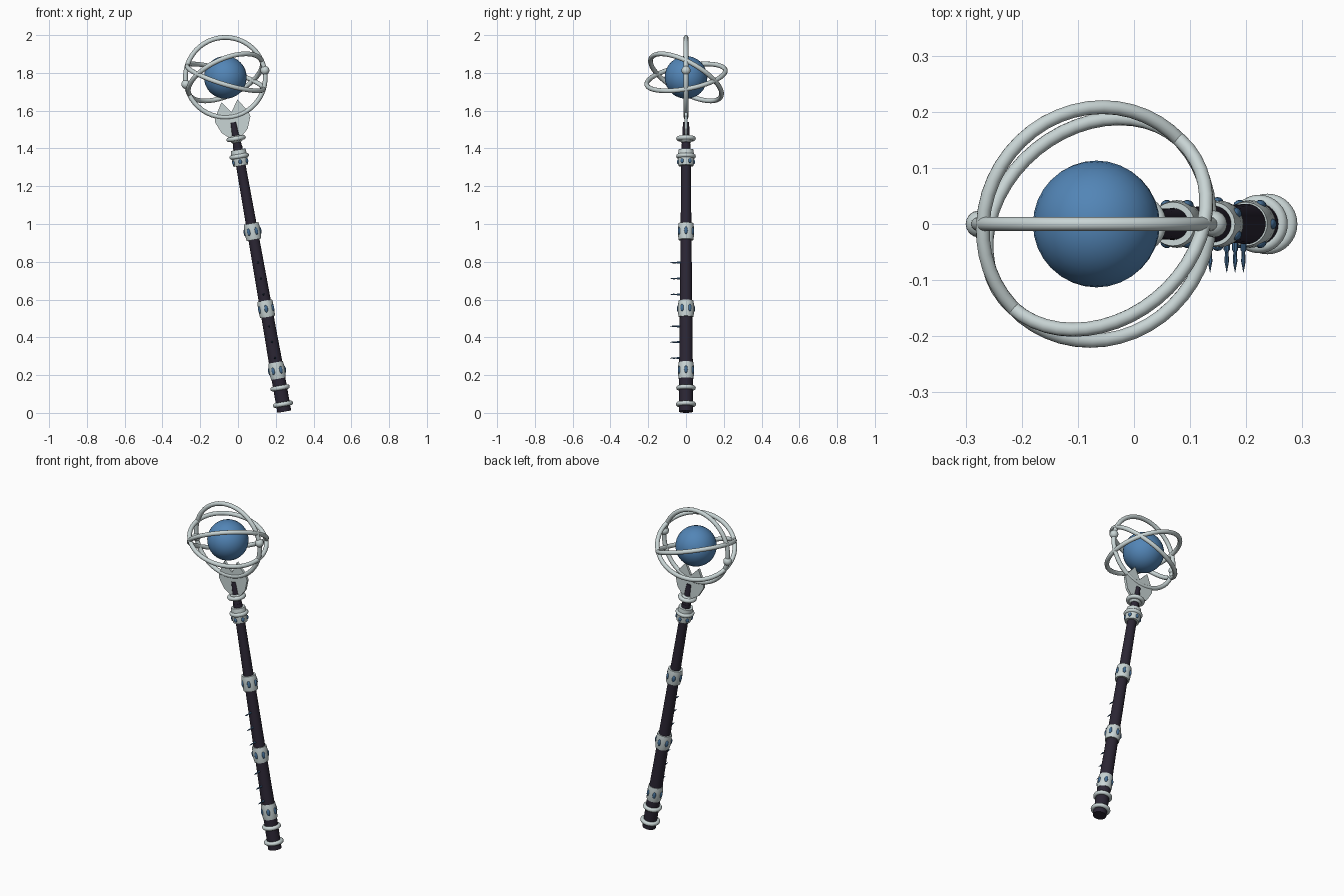
import bpy, bmesh, math
from mathutils import Matrix, Vector

if "Cube" in bpy.data.objects:
    bpy.data.objects.remove(bpy.data.objects["Cube"])

TILT = Matrix.Translation((0.245, 0, 0.0065)) @ Matrix.Rotation(math.radians(-10), 4, 'Y')
CENTRE = 1.797          # orb position along the shaft
RING_R, TUBE = 0.2115, 0.0125


def material(name, rgb):
    m = bpy.data.materials.new(name)
    m.diffuse_color = (*rgb, 1)
    m.use_nodes = True
    m.node_tree.nodes["Principled BSDF"].inputs["Base Color"].default_value = m.diffuse_color
    return m


SILVER = material("pale_silver", (0.58, 0.66, 0.66))
DARK = material("dark_wood", (0.024, 0.019, 0.034))
BLUE = material("orb_blue", (0.085, 0.235, 0.47))
GEM = material("gem_blue", (0.06, 0.16, 0.31))


def finish(bm, name, mat, local=Matrix.Identity(4), smooth=True):
    bmesh.ops.recalc_face_normals(bm, faces=bm.faces)
    bm.transform(TILT @ local)
    me = bpy.data.meshes.new(name)
    bm.to_mesh(me)
    bm.free()
    me.materials.append(mat)
    ob = bpy.data.objects.new(name, me)
    bpy.context.collection.objects.link(ob)
    if smooth:
        bpy.ops.object.select_all(action='DESELECT')
        ob.select_set(True)
        bpy.context.view_layer.objects.active = ob
        bpy.ops.object.shade_smooth_by_angle(angle=math.radians(35))
    return ob


def lathe(name, profile, mat, local=Matrix.Identity(4), seg=32, closed=False):
    """Revolve (radius, height) points round the local z axis."""
    bm = bmesh.new()
    rows = [[bm.verts.new((r * math.cos(2 * math.pi * i / seg),
                           r * math.sin(2 * math.pi * i / seg), z))
             for i in range(seg)] for r, z in profile]
    pairs = list(zip(rows, rows[1:]))
    if closed:
        pairs.append((rows[-1], rows[0]))
    for a, b in pairs:
        for i in range(seg):
            j = (i + 1) % seg
            bm.faces.new((a[i], a[j], b[j], b[i]))
    if not closed:
        bm.faces.new(rows[0])
        bm.faces.new(rows[-1])
    return finish(bm, name, mat, local)


def torus(name, major, minor, local, seg=48):
    prof = [(major + minor * math.cos(math.tau * k / 12), minor * math.sin(math.tau * k / 12))
            for k in range(12)]
    return lathe(name, prof, SILVER, local, seg, True)


def ball(name, radius, mat, local, seg=32):
    bm = bmesh.new()
    bmesh.ops.create_uvsphere(bm, u_segments=seg, v_segments=seg // 2, radius=radius)
    return finish(bm, name, mat, local)


def up(t):
    return Matrix.Translation((0, 0, t))


# Tapered shaft and its thin neck
lathe("shaft", [(0.037, 0), (0.037, 0.2), (0.034, 0.4), (0.0305, 0.8), (0.026, 1.25), (0.025, 1.43)], DARK)
lathe("neck", [(0.024, 1.42), (0.02, 1.48), (0.016, 1.555)], DARK, seg=16)

# Rounded bands
for n, (t, major) in enumerate([(0.04, 0.042), (0.128, 0.040), (1.373, 0.040), (1.468, 0.040)]):
    torus(f"band_{n}", major, 0.012, up(t), 32)
lathe("upper_seat", [(0.024, 1.447), (0.034, 1.457), (0.034, 1.474), (0.022, 1.484)], SILVER)

# Collars with a ring of oval gems
for n, (t, h, turn) in enumerate([(0.221, 0.044, 0), (0.553, 0.044, 30), (0.968, 0.044, 0), (1.365, 0.043, 30)]):
    lathe(f"collar_{n}", [(0.024, -h), (0.039, -h), (0.041, -h * 0.7), (0.0425, 0),
                          (0.041, h * 0.7), (0.039, h), (0.024, h)], SILVER, up(t))
    gem_t, gem_h = (t, 0.02) if n < 3 else (t - 0.022, 0.013)
    for k in range(6):
        place = (up(gem_t) @ Matrix.Rotation(math.radians(turn + 60 * k), 4, 'Z')
                 @ Matrix.Translation((0.041, 0, 0)) @ Matrix.Diagonal((0.007, 0.0095, gem_h, 1)))
        ball(f"gem_{n}_{k}", 1, GEM, place, 12)

# Row of spikes down the front of the shaft
for k in (0, 1, 2, 4, 5, 6):
    z = 0.288 + 0.0855 * k
    base = TILT.inverted() @ Vector((0, 0, 0))
    lathe(f"spike_{k}", [(0.0055, 0.025), (0.0055, 0.046), (0.003, 0.05),
                         (0.0042, 0.066), (0.0004, 0.086)],
          GEM, up(z) @ Matrix.Rotation(math.radians(90), 4, 'X'), 8)

# Forked head plate holding the cage
half = [(0.043, 0.111), (0.089, 0.037), (0.095, 0.012), (0.070, -0.050), (0.032, -0.085)]
outline = [(0, 0.05)] + half + [(-x, z) for x, z in reversed(half)]
bm = bmesh.new()
face = bm.faces.new([bm.verts.new((x, -0.0075, z)) for x, z in outline])
ext = bmesh.ops.extrude_face_region(bm, geom=[face])
bmesh.ops.translate(bm, vec=(0, 0.015, 0),
                    verts=[v for v in ext["geom"] if isinstance(v, bmesh.types.BMVert)])
finish(bm, "forked_plate", SILVER, up(1.56), smooth=False)

# Orb, cage rings and pivot beads
ball("orb", 0.113, BLUE, up(CENTRE))
torus("ring_upright", RING_R, TUBE, up(CENTRE) @ Matrix.Rotation(math.radians(90), 4, 'X'))
for n, (rx, ry) in enumerate([(-27, -15), (10, 27)]):
    torus(f"ring_tilted_{n}", RING_R, TUBE, up(CENTRE) @ Matrix.Rotation(math.radians(ry), 4, 'Y')
          @ Matrix.Rotation(math.radians(rx), 4, 'X'))
for side in (-1, 1):
    ball(f"pivot_bead_{side}", 0.024, SILVER, up(CENTRE) @ Matrix.Translation((side * 0.2125, 0, 0)), 16)
